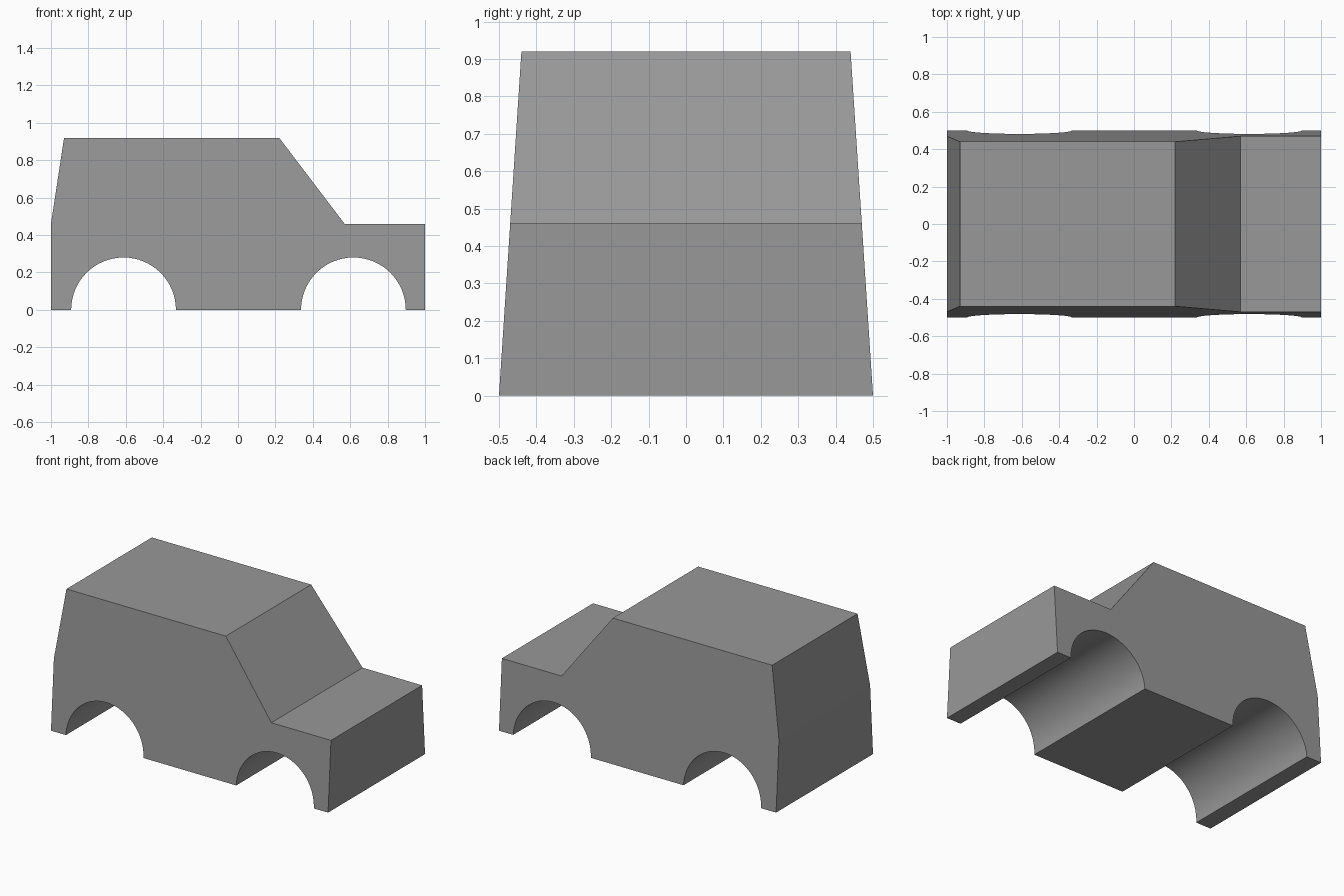
import bpy, bmesh
from math import pi, cos, sin

if "Cube" in bpy.data.objects:
    bpy.data.objects.remove(bpy.data.objects["Cube"])

SEGMENTS = 32
ARCH_RADIUS = 0.28


def arch(cx):
    """Wheel arch outline, from its left foot over the top to its right foot."""
    return [(cx - ARCH_RADIUS * cos(pi * i / SEGMENTS),
             ARCH_RADIUS * sin(pi * i / SEGMENTS)) for i in range(SEGMENTS + 1)]


def half_width(z):
    """The sides lean inwards towards the roof."""
    return 0.5 - 0.06 * z / 0.92


# Side outline: sill with two arches, nose, bonnet, windscreen, roof, tail
profile = [(-1, 0)] + arch(-0.612) + arch(0.617) + [
    (1, 0), (1, 0.46), (0.57, 0.46), (0.22, 0.92), (-0.93, 0.92), (-1, 0.46)]

# Tapered body shell
bm = bmesh.new()
near, far = [[bm.verts.new((x, s * half_width(z), z)) for x, z in profile]
             for s in (-1, 1)]
bm.faces.new(near)
bm.faces.new(far[::-1])
n = len(profile)
for i in range(n):
    j = (i + 1) % n
    bm.faces.new((near[i], far[i], far[j], near[j]))
bmesh.ops.recalc_face_normals(bm, faces=bm.faces)
# Split the concave sides cleanly
bmesh.ops.triangulate(bm, faces=[f for f in bm.faces if len(f.verts) > 4])
mesh = bpy.data.meshes.new("car_body")
bm.to_mesh(mesh)
bm.free()

# Dark grey paint
paint = bpy.data.materials.new("dark_grey_paint")
paint.diffuse_color = (0.315, 0.315, 0.315, 1)
paint.use_nodes = True
paint.node_tree.nodes["Principled BSDF"].inputs["Base Color"].default_value = paint.diffuse_color
mesh.materials.append(paint)

body = bpy.data.objects.new("car_body", mesh)
bpy.context.collection.objects.link(body)
bpy.context.view_layer.objects.active = body
body.select_set(True)

# Smooth arches, crisp body edges (the tail crease is shallow)
bpy.ops.object.shade_smooth_by_angle(angle=0.12)
